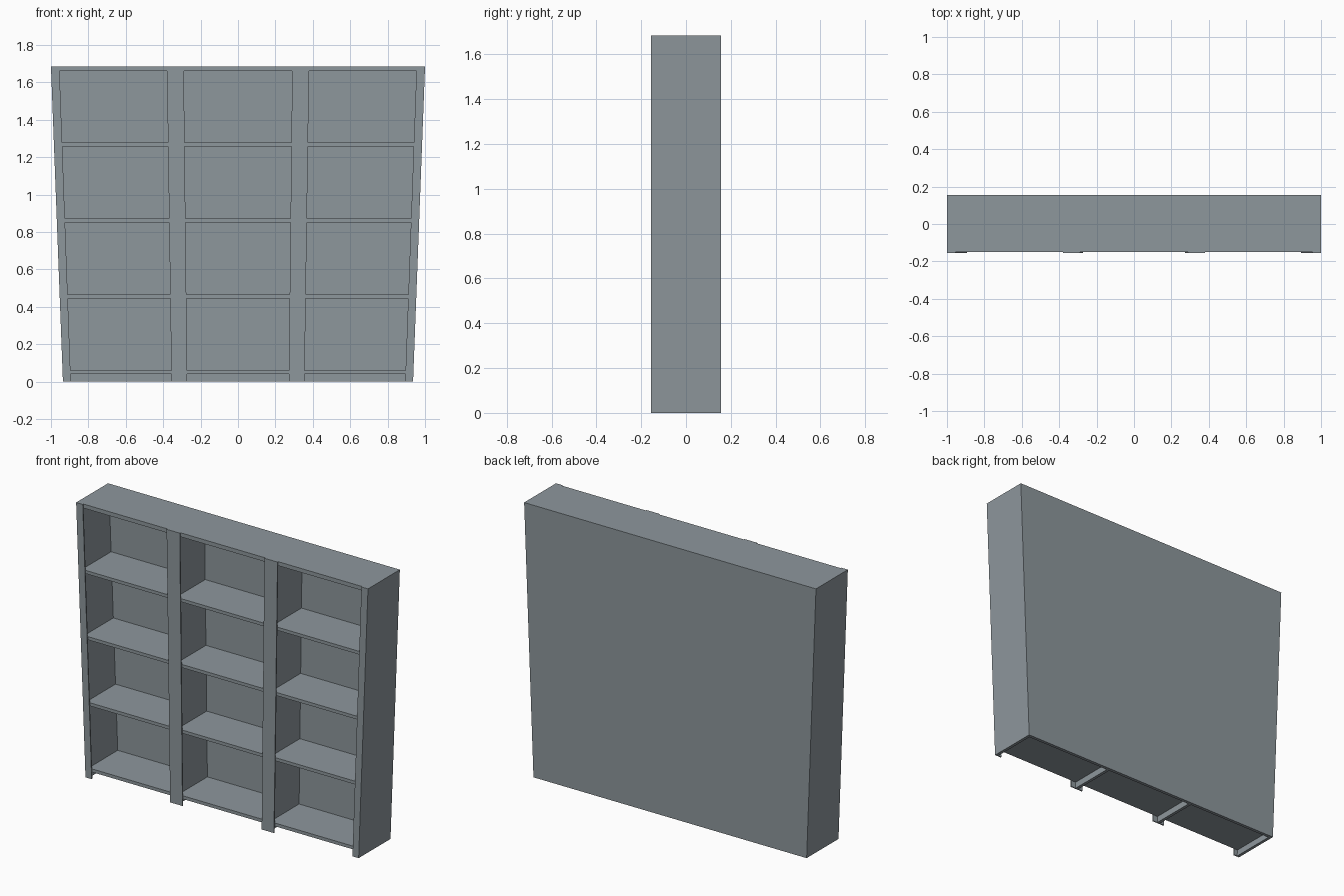
import bpy

if "Cube" in bpy.data.objects:
    bpy.data.objects.remove(bpy.data.objects["Cube"])

H = 1.685               # total height
BOTTOM = 0.936          # width at the floor relative to the top
FRONT, BACK = -0.149, 0.156
FACE = -0.156           # front of the face frame

mat = bpy.data.materials.new("blue grey paint")
mat.diffuse_color = (0.27, 0.31, 0.335, 1)
mat.use_nodes = True
mat.node_tree.nodes["Principled BSDF"].inputs["Base Color"].default_value = mat.diffuse_color


def taper(z):
    return BOTTOM + (1 - BOTTOM) * z / H


def board(name, x0, x1, y0, y1, z0, z1):
    """Box whose x limits narrow towards the floor."""
    v = [(x * taper(z), y, z) for z in (z0, z1)
         for x, y in ((x0, y0), (x1, y0), (x1, y1), (x0, y1))]
    f = [(3, 2, 1, 0), (4, 5, 6, 7)]
    f += [(i, (i + 1) % 4, (i + 1) % 4 + 4, i + 4) for i in range(4)]
    me = bpy.data.meshes.new(name)
    me.from_pydata(v, [], f)
    me.materials.append(mat)
    ob = bpy.data.objects.new(name, me)
    bpy.context.collection.objects.link(ob)
    return ob


T = 0.02                # board thickness
CENTRE = 0.335          # divider position

# carcass: back, top and sides
board("back_panel", -1 + T, 1 - T, BACK - T, BACK, 0, H - 0.025)
board("top_board", -1, 1, FRONT, BACK, H - 0.025, H)
for s, side in ((-1, "left"), (1, "right")):
    a, b = sorted((s, s * (1 - T)))
    board(side + "_side", a, b, FRONT, BACK, 0, H - 0.025)
    # upright between two bays
    c = s * CENTRE
    board(side + "_divider", c - T / 2, c + T / 2, FRONT, BACK - T, 0, H - 0.025)
    # face frame strips, slightly proud of the carcass
    a, b = sorted((s, s * 0.955))
    board(side + "_outer_stile", a, b, FACE, FRONT, 0, H)
    board(side + "_inner_stile", c - 0.045, c + 0.045, FACE, FRONT, 0, H)

# shelves in each of the three bays
bays = ((-1 + T, -CENTRE - T / 2), (-CENTRE + T / 2, CENTRE - T / 2),
        (CENTRE + T / 2, 1 - T))
for i, (x0, x1) in enumerate(bays):
    for j in range(4):
        z = 0.04 + j * 0.406
        board(f"shelf_{i + 1}_{j + 1}", x0, x1, FRONT, BACK - T, z, z + T)
